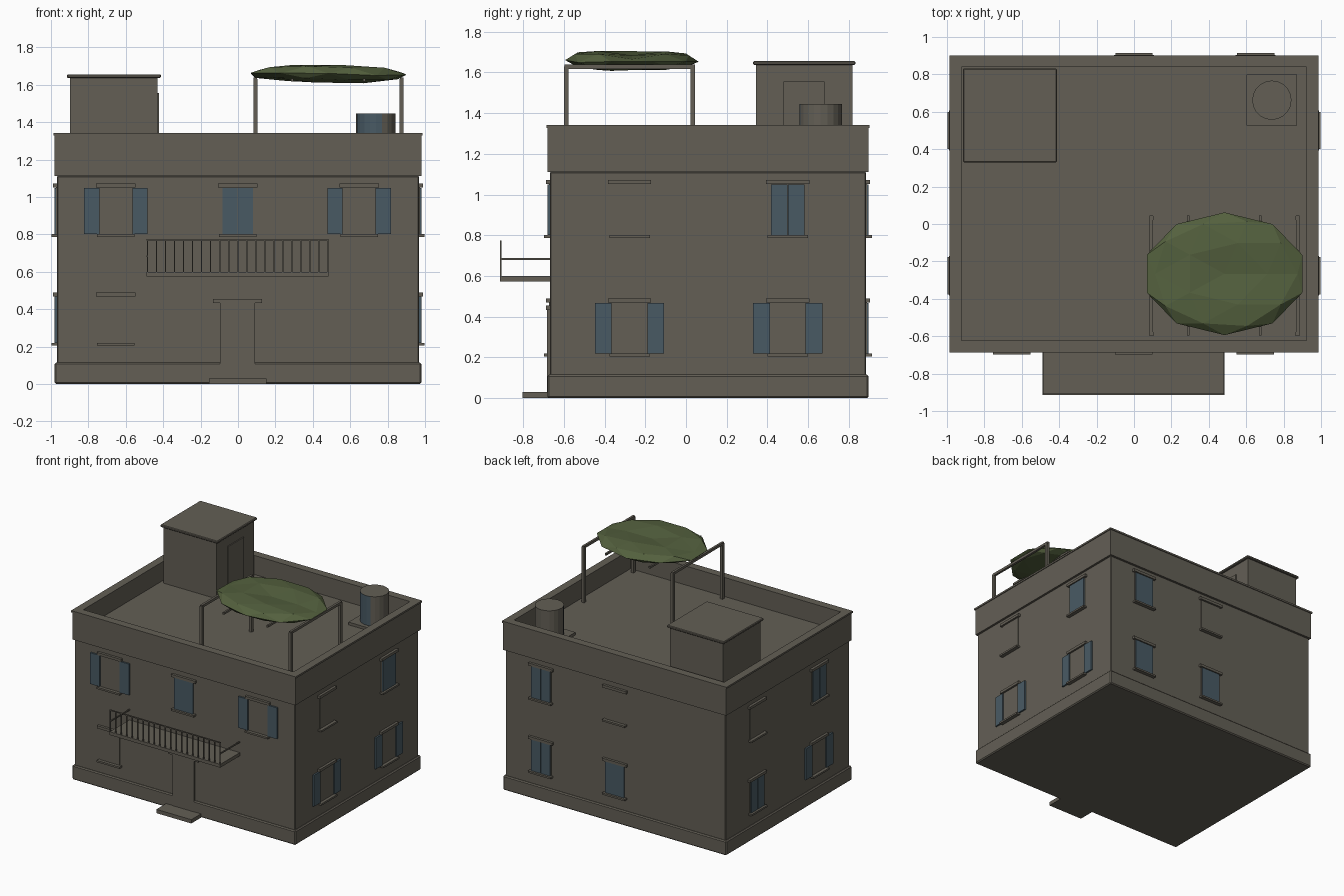
import bpy, bmesh, math, random
from mathutils import Vector

if "Cube" in bpy.data.objects:
    bpy.data.objects.remove(bpy.data.objects["Cube"])

random.seed(4)


def material(name, rgb):
    m = bpy.data.materials.new(name)
    m.diffuse_color = (*rgb, 1)
    m.use_nodes = True
    m.node_tree.nodes["Principled BSDF"].inputs["Base Color"].default_value = m.diffuse_color
    return m


STONE = material("grey brown plaster", (0.125, 0.114, 0.091))
BLUE = material("faded blue paint", (0.066, 0.102, 0.127))
GREEN = material("leaf green", (0.088, 0.118, 0.048))


def finish(bm, name, *mats):
    me = bpy.data.meshes.new(name)
    bm.normal_update()
    bm.to_mesh(me)
    bm.free()
    ob = bpy.data.objects.new(name, me)
    for m in mats:
        me.materials.append(m)
    bpy.context.collection.objects.link(ob)
    return ob


def add_box(bm, x0, x1, y0, y1, z0, z1):
    vs = bmesh.ops.create_cube(bm, size=1)["verts"]
    for v in vs:
        v.co = Vector(((x0 + x1) / 2 + v.co.x * (x1 - x0),
                       (y0 + y1) / 2 + v.co.y * (y1 - y0),
                       (z0 + z1) / 2 + v.co.z * (z1 - z0)))


def box(name, mat, *dims):
    bm = bmesh.new()
    add_box(bm, *dims)
    return finish(bm, name, mat)


def soften(ob, width=0.005):
    b = ob.modifiers.new("edge", "BEVEL")
    b.width, b.segments = width, 1


CY = 0.108            # centre of the house in depth
HX, HY = 0.968, 0.776  # half size of the walls
ROOF = 1.19


def block(name, grow, z0, z1):
    return box(name, STONE, -HX - grow, HX + grow, CY - HY - grow, CY + HY + grow, z0, z1)


def ring(name, outer, inner, z0, z1):
    """Rectangular wall ring, offsets measured from the house walls."""
    bm = bmesh.new()
    loops = []
    for g, z in ((outer, z0), (outer, z1), (inner, z1), (inner, z0)):
        loops.append([bm.verts.new((sx * (HX + g), CY + sy * (HY + g), z))
                      for sx, sy in ((-1, -1), (1, -1), (1, 1), (-1, 1))])
    for i in range(4):
        a, b = loops[i], loops[(i + 1) % 4]
        for k in range(4):
            n = (k + 1) % 4
            bm.faces.new((a[k], a[n], b[n], b[k]))
    return finish(bm, name, STONE)


# house shell
soften(block("plinth", 0.013, 0, 0.115), 0.008)
soften(block("walls", 0, 0.1, 1.112))
block("roof_deck", -0.03, 1.1, ROOF)
ring("parapet", 0.012, -0.043, 1.112, 1.335)
ring("coping", 0.018, -0.045, 1.328, 1.342)


def wall_box(name, mat, side, u0, u1, d0, d1, z0, z1):
    """Box on a wall: u runs along the wall, d is the distance out of it."""
    if side == "front":
        return box(name, mat, u0, u1, CY - HY - d1, CY - HY - d0, z0, z1)
    if side == "back":
        return box(name, mat, u0, u1, CY + HY + d0, CY + HY + d1, z0, z1)
    if side == "right":
        return box(name, mat, HX + d0, HX + d1, u0, u1, z0, z1)
    return box(name, mat, -HX - d1, -HX - d0, u0, u1, z0, z1)


def window(side, u, z, style):
    n = side + "_window_"
    wall_box(n + "pane", STONE, side, u - 0.085, u + 0.085, -0.01, 0.005, z, z + 0.25)
    wall_box(n + "lintel", STONE, side, u - 0.106, u + 0.106, -0.01, 0.02, z + 0.25, z + 0.271)
    wall_box(n + "sill", STONE, side, u - 0.1, u + 0.1, -0.01, 0.03, z - 0.014, z)
    if style == "plain":
        return
    for s in (-1, 1):
        near, far = (0.002, 0.082) if style == "closed" else (0.088, 0.17)
        a, b = sorted((u + s * near, u + s * far))
        wall_box(n + "shutter", BLUE, side, a, b, -0.005, 0.013, z, z + 0.248)


LOW, HIGH = 0.219, 0.801
for side, u, z, style in (
        ("front", -0.653, HIGH, "open"), ("front", -0.002, HIGH, "closed"),
        ("front", 0.648, HIGH, "open"), ("front", -0.653, LOW, "plain"),
        ("right", -0.277, HIGH, "plain"), ("right", 0.5, HIGH, "closed"),
        ("right", -0.277, LOW, "open"), ("right", 0.5, LOW, "open"),
        ("left", -0.277, HIGH, "closed"), ("left", 0.5, HIGH, "plain"),
        ("left", -0.277, LOW, "open"), ("left", 0.5, LOW, "closed"),
        ("back", 0.65, HIGH, "closed"), ("back", 0.0, HIGH, "plain"),
        ("back", 0.65, LOW, "closed"), ("back", 0.0, LOW, "closed")):
    window(side, u, z, style)

# front door with lintel and step
wall_box("front_door", STONE, "front", -0.095, 0.091, -0.01, 0.016, 0.03, 0.434)
wall_box("door_lintel", STONE, "front", -0.133, 0.129, -0.01, 0.02, 0.434, 0.455)
box("door_step", STONE, -0.155, 0.152, -0.803, -0.66, 0, 0.03)

# balcony slab and railing
box("balcony_slab", STONE, -0.488, 0.484, -0.914, -0.66, 0.574, 0.6)
bm = bmesh.new()
for i in range(21):
    x = -0.484 + i * 0.0482
    add_box(bm, x - 0.0035, x + 0.0035, -0.914, -0.907, 0.595, 0.77)
add_box(bm, -0.488, 0.484, -0.914, -0.906, 0.767, 0.775)
for x in (-0.484, 0.48):
    add_box(bm, x - 0.004, x + 0.004, -0.914, -0.66, 0.678, 0.688)
finish(bm, "balcony_railing", STONE)

# stair house on the roof
box("stair_house", STONE, -0.898, -0.43, 0.345, 0.817, ROOF - 0.01, 1.637)
soften(box("stair_house_roof", STONE, -0.915, -0.413, 0.33, 0.832, 1.636, 1.656))
box("stair_house_door", STONE, -0.44, -0.422, 0.48, 0.68, ROOF, 1.555)

# water tank on its slab; some side panels are blue
box("tank_slab", STONE, 0.602, 0.872, 0.527, 0.798, ROOF - 0.01, 1.212)
bm = bmesh.new()
bmesh.ops.create_cone(bm, cap_ends=True, segments=20, radius1=0.105, radius2=0.105, depth=0.235)
bmesh.ops.translate(bm, verts=bm.verts, vec=(0.737, 0.662, 1.328))
bm.normal_update()
for f in bm.faces:
    n = f.normal
    if abs(n.z) < 0.5 and n.y < -0.3 and n.x < 0.3:
        f.material_index = 1
finish(bm, "water_tank", STONE, BLUE)

# pergola: posts and beams
bm = bmesh.new()
for x in (0.093, 0.875):
    for y in (-0.588, 0.033):
        add_box(bm, x - 0.011, x + 0.011, y - 0.011, y + 0.011, ROOF - 0.01, 1.63)
    add_box(bm, x - 0.009, x + 0.009, -0.597, 0.045, 1.618, 1.638)
for x in (0.29, 0.675):
    add_box(bm, x - 0.007, x + 0.007, -0.597, 0.045, 1.618, 1.634)
finish(bm, "pergola_frame", STONE)

# leafy canopy: flattened faceted blob with a dip across the middle
bm = bmesh.new()
bmesh.ops.create_icosphere(bm, subdivisions=2, radius=1)
for v in bm.verts:
    x, y, z = v.co
    if z > 0.3:
        z *= 0.6 + 0.8 * min(1, abs(y) * 1.7)
    z = max(-0.85, min(0.98, z)) + random.uniform(-0.1, 0.1)
    v.co = (0.484 + x * 0.437, -0.266 + y * 0.328, 1.657 + 0.05 * z - 0.006 * x)
finish(bm, "vine_canopy", GREEN)
